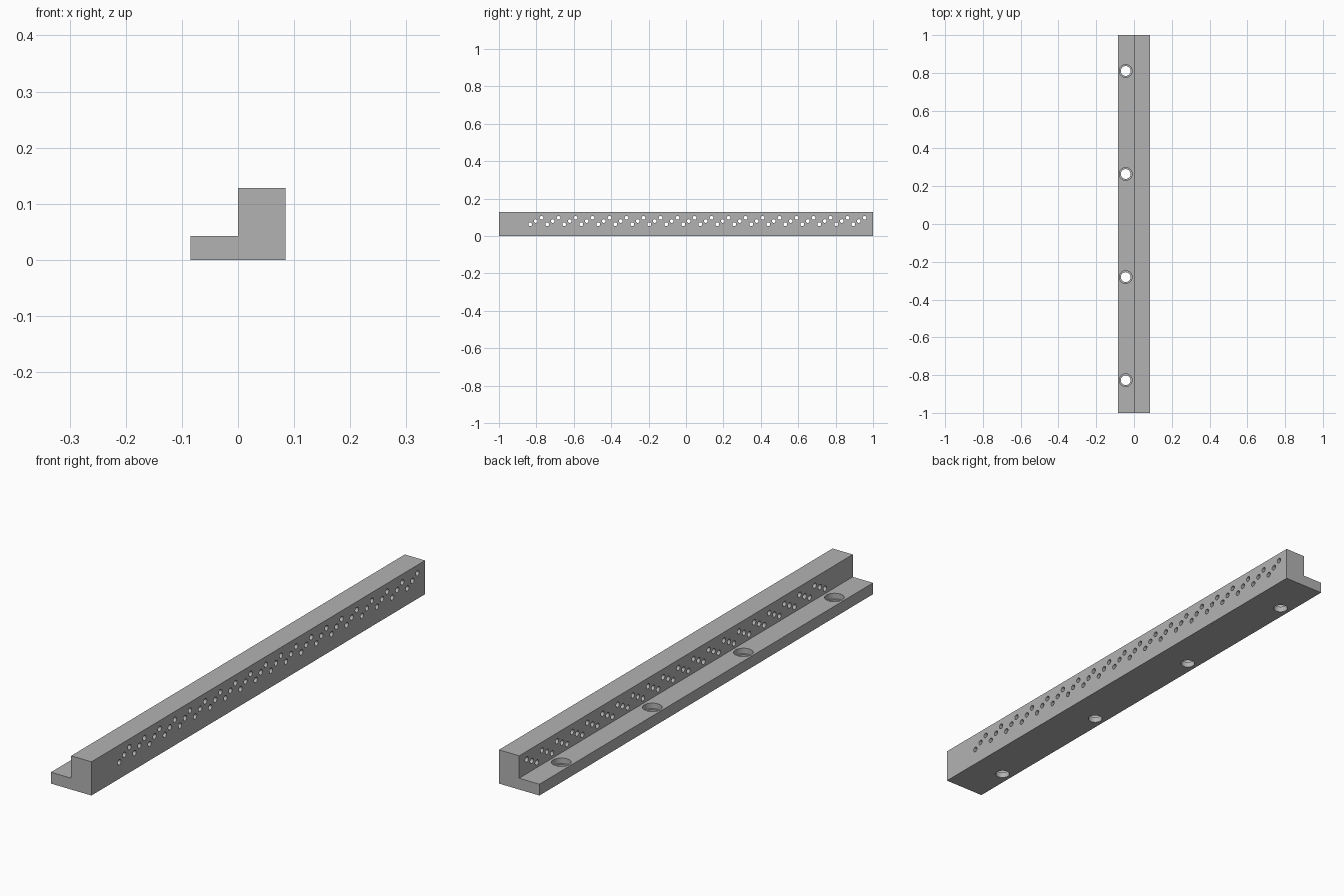
import bpy, bmesh, math
from mathutils import Matrix

if "Cube" in bpy.data.objects:
    bpy.data.objects.remove(bpy.data.objects["Cube"])

grey = bpy.data.materials.new("grey metal")
grey.diffuse_color = (0.45, 0.45, 0.45, 1)
grey.use_nodes = True
grey.node_tree.nodes["Principled BSDF"].inputs["Base Color"].default_value = grey.diffuse_color


def make_object(name, bm):
    bmesh.ops.recalc_face_normals(bm, faces=bm.faces)
    mesh = bpy.data.meshes.new(name)
    bm.to_mesh(mesh)
    bm.free()
    mesh.materials.append(grey)
    obj = bpy.data.objects.new(name, mesh)
    bpy.context.collection.objects.link(obj)
    return obj


def lathe(bm, profile, x, y, sides=32):
    """Closed vertical solid from (radius, z) rings."""
    rings = [[bm.verts.new((x + r * math.cos(2 * math.pi * i / sides),
                            y + r * math.sin(2 * math.pi * i / sides), z))
              for i in range(sides)] for r, z in profile]
    for a, b in zip(rings, rings[1:]):
        for i in range(sides):
            j = (i + 1) % sides
            bm.faces.new((a[i], a[j], b[j], b[i]))
    bm.faces.new(rings[0])
    bm.faces.new(rings[-1])


# Stepped bar: L-shaped section extruded along y
W, H, STEP = 0.085, 0.128, 0.043
section = [(-W, 0), (W, 0), (W, H), (0, H), (0, STEP), (-W, STEP)]
bm = bmesh.new()
face = bm.faces.new([bm.verts.new((x, -1, z)) for x, z in section])
ext = bmesh.ops.extrude_face_region(bm, geom=[face])
bmesh.ops.translate(bm, vec=(0, 2, 0),
                    verts=[v for v in ext["geom"] if isinstance(v, bmesh.types.BMVert)])
bar = make_object("stepped_bar", bm)

# Counterbored mounting holes through the low flange
bm = bmesh.new()
for k in range(4):
    lathe(bm, [(0.026, -0.05), (0.026, 0.022), (0.034, 0.022), (0.034, 0.06)],
          -0.044, -0.827 + k * 0.5457)
mount_cutter = make_object("mounting_hole_cutter", bm)

# Rising groups of three small cross holes through the tall rib
bm = bmesh.new()
for k in range(60):
    place = (Matrix.Translation((0.0425, -0.833 + k * 0.0303, 0.0625 + 0.0172 * (k % 3)))
             @ Matrix.Rotation(math.pi / 2, 4, 'Y'))
    bmesh.ops.create_cone(bm, cap_ends=True, segments=20, radius1=0.01, radius2=0.01,
                          depth=0.15, matrix=place)
cross_cutter = make_object("cross_hole_cutter", bm)

for cutter in (mount_cutter, cross_cutter):
    mod = bar.modifiers.new(cutter.name, 'BOOLEAN')
    mod.operation = 'DIFFERENCE'
    mod.solver = 'EXACT'
    mod.object = cutter
    bpy.context.view_layer.objects.active = bar
    bar.select_set(True)
    bpy.ops.object.modifier_apply(modifier=mod.name)
    bpy.data.objects.remove(cutter)

# Smooth hole walls, crisp edges
bpy.ops.object.shade_smooth_by_angle(angle=math.radians(30))
